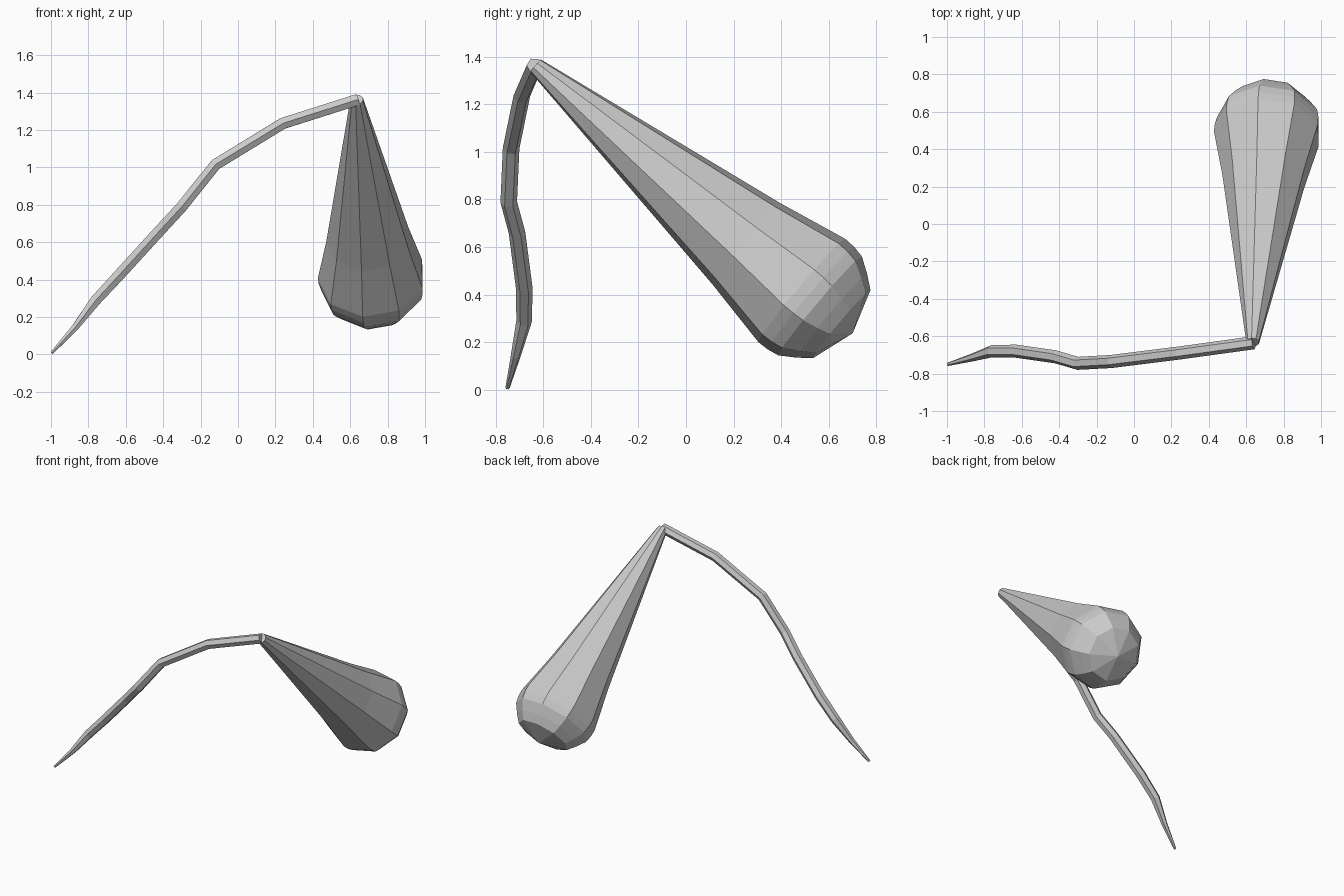
import bpy, bmesh
from math import sin, cos, radians, tau
from mathutils import Vector

if "Cube" in bpy.data.objects:
    bpy.data.objects.remove(bpy.data.objects["Cube"])


def loft(name, path, radii, sides, ref, start_deg=0):
    """Skin flat-sided rings along a path; a zero radius makes a pole."""
    bm = bmesh.new()
    pts = [Vector(p) for p in path]
    rings = []
    for i, (p, r) in enumerate(zip(pts, radii)):
        a = (p - pts[i - 1]).normalized() if i else Vector()
        b = (pts[i + 1] - p).normalized() if i < len(pts) - 1 else Vector()
        t = (a + b).normalized()
        n = (Vector(ref) - t * t.dot(Vector(ref))).normalized()
        s = n.cross(t)
        if r == 0:
            rings.append([bm.verts.new(p)])
            continue
        angles = [radians(start_deg) + tau * k / sides for k in range(sides)]
        rings.append([bm.verts.new(p + r * (n * cos(q) + s * sin(q))) for q in angles])
    for lo, hi in zip(rings, rings[1:]):
        for k in range(sides):
            j = (k + 1) % sides
            bm.faces.new((lo[k], lo[j], hi[j], hi[k]) if len(hi) > 1
                         else (lo[k], lo[j], hi[0]))
    for ring in (rings[0], rings[-1]):
        if len(ring) > 1:
            bm.faces.new(ring)
    bmesh.ops.recalc_face_normals(bm, faces=bm.faces[:])
    me = bpy.data.meshes.new(name)
    bm.to_mesh(me)
    bm.free()
    ob = bpy.data.objects.new(name, me)
    bpy.context.collection.objects.link(ob)
    return ob


# Thin bent stem, pointed at the lower end
stem = [(-0.995, -0.75, 0.008), (-0.87, -0.715, 0.145), (-0.76, -0.68, 0.29),
        (-0.63, -0.68, 0.43), (-0.42, -0.71, 0.66), (-0.3, -0.745, 0.79),
        (-0.12, -0.735, 1.015), (0.24, -0.69, 1.235), (0.64, -0.635, 1.362)]
loft("stem", stem, [0.009, 0.021, 0.033] + [0.035] * 6, 6, (0, 1, 0))

# Hanging teardrop bulb: (distance along axis, radius)
tip = Vector((0.635, -0.632, 1.362))
axis = Vector((0.08, 1.12, -0.945)).normalized()
profile = [(0, 0.035), (1.16, 0.226), (1.464, 0.288), (1.515, 0.286),
           (1.565, 0.276), (1.63, 0.233), (1.684, 0.19), (1.746, 0)]
loft("bulb", [tip + axis * d for d, r in profile], [r for d, r in profile],
     9, (0, 0, 1), 13)
